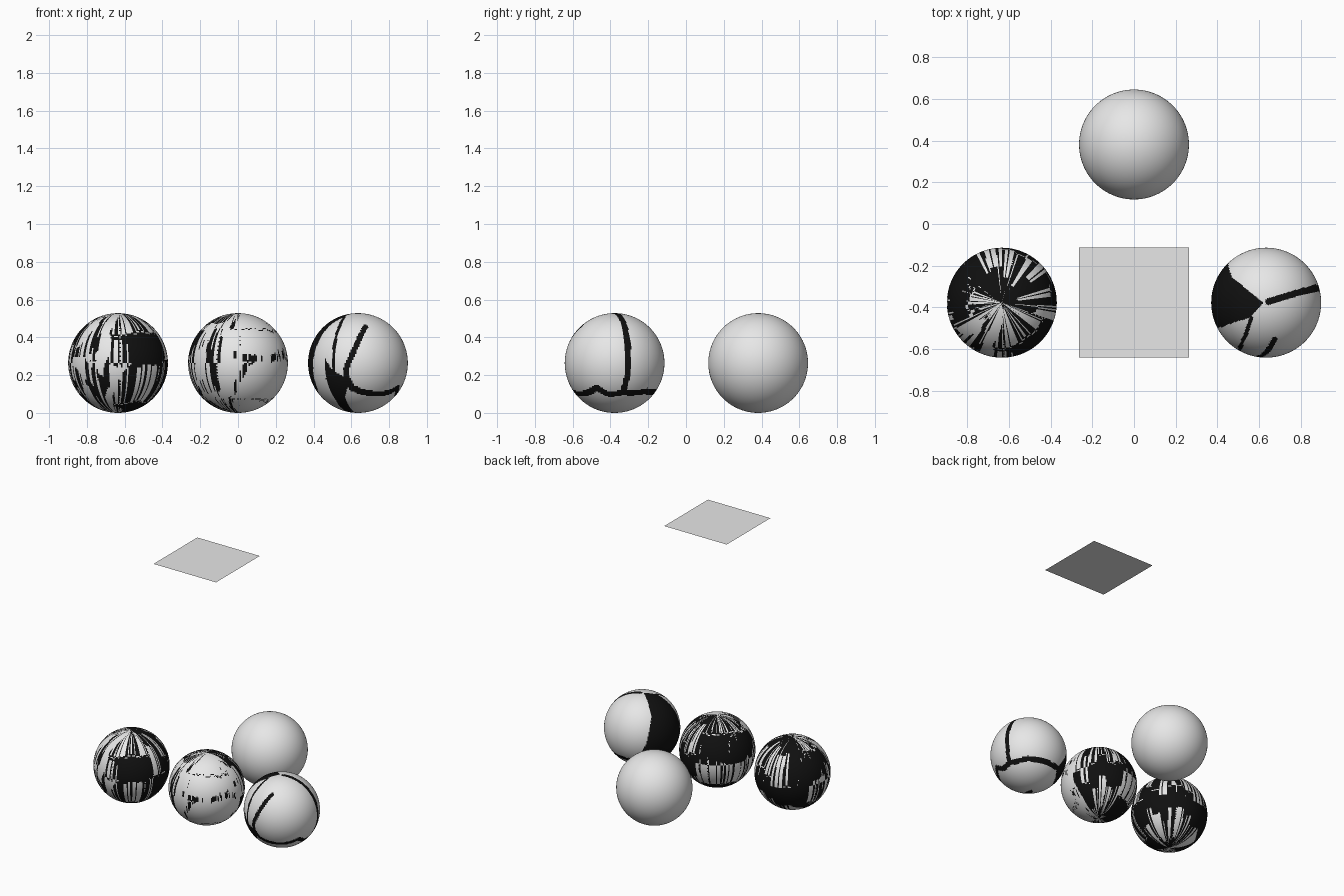
import bpy, bmesh, math
from mathutils import Vector

if "Cube" in bpy.data.objects:
    bpy.data.objects.remove(bpy.data.objects["Cube"])

R = 0.264


def material(name, value):
    m = bpy.data.materials.new(name)
    m.diffuse_color = (value, value, value, 1)
    m.use_nodes = True
    m.node_tree.nodes["Principled BSDF"].inputs["Base Color"].default_value = m.diffuse_color
    return m


PALE = material("pale grey", 0.8)
BLACK = material("black", 0.005)


def dirs(points):
    return [Vector(p).normalized() for p in points]


# Seams on the unit ball
side_seam = dirs([(.04, .02, 1), (.5, .16, .85), (.83, .25, .5), (.93, .27, .2),
                  (.9, .24, -.3), (.78, .16, -.58)])
front_seam = dirs([(.15, -.67, .73), (-.07, -.95, .26), (-.23, -.96, -.1), (-.23, -.92, -.3)])
front_belt = dirs([(-.23, -.92, -.3), (-.12, -.86, -.5), (.14, -.79, -.59), (.54, -.57, -.6),
                   (.79, -.36, -.5), (.75, -.1, -.62), (.78, .16, -.58)])
back_belt = dirs([(.78, .16, -.58), (.53, .63, -.56), (.1, .8, -.57), (-.31, .75, -.57)])
thin_seam = dirs([(-.27, -.28, .92), (-.36, -.55, .75), (-.45, -.76, .46), (-.49, -.87, .1),
                  (-.48, -.87, -.14)])
left_back_edge = dirs([(-.31, .75, -.58), (-.53, .8, -.28), (-.66, .75, 0), (-.62, .47, .63)])

# Filled patches bounded by the seams
left_patch = dirs([(-.05, 0, 1), (-.29, -.27, .92), (-.6, -.36, .7), (-.8, -.44, .36),
                   (-.9, -.42, -.14), (-.82, -.3, -.5), (-.6, .25, -.75)]) + left_back_edge
spike_patch = dirs([(-.66, -.74, .1), (-.5, -.85, -.15), (-.3, -.92, -.26), (-.2, -.87, -.45),
                    (-.26, -.67, -.7), (-.08, -.2, -.97), (-.1, 0, -1), (-.22, -.08, -.97),
                    (-.44, -.5, -.74), (-.64, -.7, -.3)])
back_patch = side_seam + back_belt[1:] + left_back_edge + dirs([(-.05, 0, 1)])
right_patch = (dirs([(-.03, -.03, 1), (.16, -.5, .85)]) + front_seam + front_belt[1:]
               + side_seam[-2::-1])


def near_path(p, path, half_width):
    for a, b in zip(path, path[1:]):
        ab = b - a
        t = max(0, min(1, (p - a).dot(ab) / ab.length_squared))
        if ((a + ab * t).normalized() - p).length < half_width:
            return True
    return False


def flattener(centre):
    """Map ball directions to a flat disc around the given centre."""
    c = Vector(centre).normalized()
    u = c.cross(Vector((0, 0, 1))).normalized()
    v = u.cross(c)

    def flat(p):
        x, y = p.dot(u), p.dot(v)
        k = math.acos(max(-1, min(1, p.dot(c)))) / max(1e-6, math.hypot(x, y))
        return x * k, y * k
    return flat


def patch_test(poly, centre):
    flat = flattener(centre)
    pts = []
    for a, b in zip(poly, poly[1:] + poly[:1]):
        pts += [flat(a.lerp(b, i / 4).normalized()) for i in range(4)]
    edges = list(zip(pts, pts[1:] + pts[:1]))

    def inside(p):
        x, y = flat(p)
        hit = False
        for (x1, y1), (x2, y2) in edges:
            if (y1 > y) != (y2 > y) and x < (x2 - x1) * (y - y1) / (y2 - y1) + x1:
                hit = not hit
        return hit
    return inside


in_left = patch_test(left_patch, (-.9, .2, .1))
in_spike = patch_test(spike_patch, (-.45, -.75, -.4))
in_back = patch_test(back_patch, (.2, .95, .15))
in_right = patch_test(right_patch, (.7, -.6, .15))


def fill_level(p):
    """1 = black on all marked balls, 2 and 3 = only on fuller balls, 0 = never."""
    if (near_path(p, side_seam, .06) or near_path(p, front_seam, .055)
            or near_path(p, front_belt, .07) or near_path(p, back_belt, .07)
            or near_path(p, thin_seam, .035) or in_left(p) or in_spike(p)):
        return 1
    if in_back(p):
        return 2
    if in_right(p):
        return 3
    return 0


def ball(name, x, y, segments, levels=None, fill=0):
    bm = bmesh.new()
    bmesh.ops.create_uvsphere(bm, u_segments=segments, v_segments=segments // 2, radius=R)
    bm.faces.ensure_lookup_table()
    if fill and not levels:
        levels = [fill_level(f.calc_center_median().normalized()) for f in bm.faces]
    for i, f in enumerate(bm.faces):
        f.smooth = True
        if fill and 0 < levels[i] <= fill:
            f.material_index = 1
    me = bpy.data.meshes.new(name)
    bm.to_mesh(me)
    bm.free()
    me.materials.append(PALE)
    if fill:
        me.materials.append(BLACK)
    ob = bpy.data.objects.new(name, me)
    ob.location = (x, y, R)
    bpy.context.collection.objects.link(ob)
    return levels


# Three marked balls in front, increasingly filled towards the left
levels = None
for name, x, fill in (("seamed_ball", .635, 1), ("half_filled_ball", 0, 2),
                      ("mostly_filled_ball", -.635, 3)):
    levels = ball(name, x, -.378, 208, levels, fill)

# Plain ball behind
ball("plain_ball", 0, .382, 96)

# Floating flat square at the top
bpy.ops.mesh.primitive_plane_add(size=2 * R, location=(0, -.378, 2))
square = bpy.context.object
square.name = "floating_square"
square.data.materials.append(PALE)
